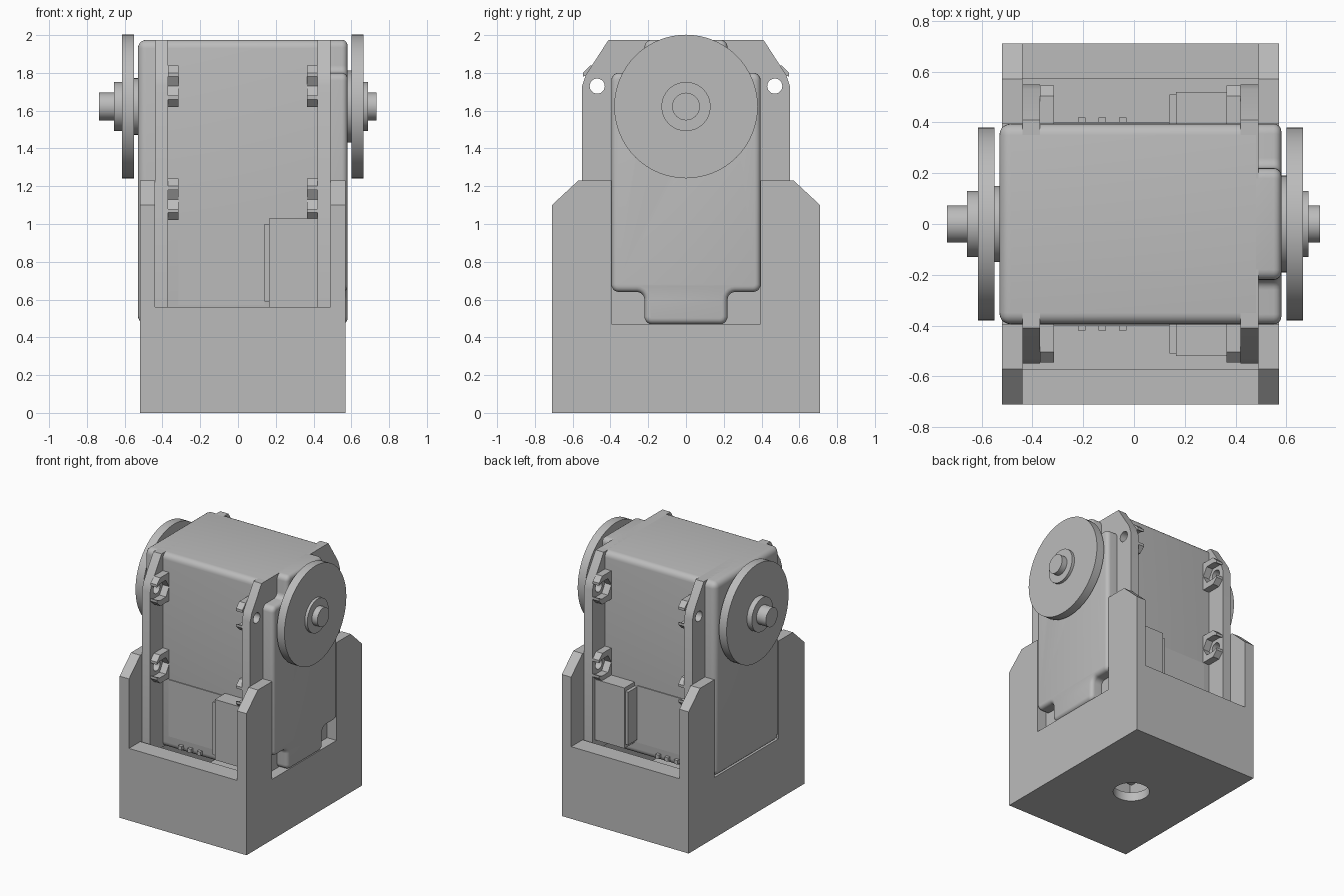
import bpy, bmesh, math
from mathutils import Vector

cube = bpy.data.objects.get("Cube")
if cube:
    bpy.data.objects.remove(cube, do_unlink=True)

grey = bpy.data.materials.new("plain grey")
GREY = (0.5, 0.5, 0.5, 1)
grey.diffuse_color = GREY
grey.use_nodes = True
grey.node_tree.nodes["Principled BSDF"].inputs["Base Color"].default_value = GREY


def finish(bm, name):
    bmesh.ops.recalc_face_normals(bm, faces=bm.faces[:])
    mesh = bpy.data.meshes.new(name)
    bm.to_mesh(mesh)
    bm.free()
    mesh.materials.append(grey)
    ob = bpy.data.objects.new(name, mesh)
    bpy.context.scene.collection.objects.link(ob)
    return ob


def activate(ob):
    bpy.ops.object.select_all(action='DESELECT')
    ob.select_set(True)
    bpy.context.view_layer.objects.active = ob


def smooth(ob):
    activate(ob)
    bpy.ops.object.shade_smooth_by_angle(angle=math.radians(35))


def prism(points, x0, x1):
    """Extrude a (y, z) outline along x."""
    bm = bmesh.new()
    face = bm.faces.new([bm.verts.new((x0, y, z)) for y, z in points])
    new = bmesh.ops.extrude_face_region(bm, geom=[face])["geom"]
    verts = [g for g in new if isinstance(g, bmesh.types.BMVert)]
    bmesh.ops.translate(bm, verts=verts, vec=(x1 - x0, 0, 0))
    return bm


def box(name, x, y, z):
    a, b = y
    return finish(prism([(a, z[0]), (b, z[0]), (b, z[1]), (a, z[1])], *x), name)


def ring(cy, cz, r, n):
    return [(cy + r * math.cos(math.tau * i / n), cz + r * math.sin(math.tau * i / n))
            for i in range(n)]


def lathe(name, steps, cz):
    """Stepped discs about the x axis; each step is x0, x1, radius."""
    bm = bmesh.new()
    rings = []
    for x0, x1, r in steps:
        for x in (x0, x1):
            rings.append([bm.verts.new((x, y, z)) for y, z in ring(0, cz, r, 64)])
    for a, b in zip(rings, rings[1:]):
        for i in range(64):
            j = (i + 1) % 64
            bm.faces.new((a[i], a[j], b[j], b[i]))
    bm.faces.new(rings[0])
    bm.faces.new(rings[-1])
    ob = finish(bm, name)
    smooth(ob)
    return ob


def cut(ob, *cutters):
    for c in cutters:
        c.hide_render = True
        activate(ob)
        mod = ob.modifiers.new("cut", 'BOOLEAN')
        mod.operation, mod.solver, mod.object = 'DIFFERENCE', 'EXACT', c
        bpy.ops.object.modifier_apply(modifier=mod.name)
        bpy.data.objects.remove(c, do_unlink=True)


def mirrored(half):
    return half + [(-y, z) for y, z in reversed(half)]


# Open bracket with four chamfered corner posts
bracket = finish(prism(mirrored([(0.71, 0), (0.71, 1.1), (0.57, 1.23)]), -0.52, 0.57), "bracket")
inner_x = (-0.44, 0.49)
bm = bmesh.new()
bmesh.ops.create_cone(bm, cap_ends=True, segments=48, radius1=0.13, radius2=0.13, depth=0.4)
bmesh.ops.translate(bm, verts=bm.verts[:], vec=(0.025, 0, 0))
cut(bracket,
    box("cavity_cutter", inner_x, (-0.57, 0.57), (0.07, 2)),
    box("front_cutter", inner_x, (-1, 1), (0.56, 2)),
    box("side_cutter", (-1, 1), (-0.395, 0.395), (0.47, 2)),
    finish(bm, "hole_cutter"))
smooth(bracket)

# Motor body, rounded except where it meets the side cap
bm = prism(mirrored([(0.395, 0.47), (0.395, 1.975)]), -0.53, 0.48)
edges = [e for e in bm.edges if min(v.co.x for v in e.verts) < 0]
bmesh.ops.bevel(bm, geom=edges, offset=0.045, segments=5, profile=0.5, affect='EDGES')
smooth(finish(bm, "motor_body"))

# Side cap with narrow tongues at top and bottom
bm = prism(mirrored([(0.22, 0.47), (0.22, 0.64), (0.395, 0.64),
                     (0.395, 1.8), (0.22, 1.8), (0.22, 1.975)]), 0.46, 0.58)
edges = [e for e in bm.edges if abs(e.verts[0].co.x - e.verts[1].co.x) > 0.1]
bmesh.ops.bevel(bm, geom=edges, offset=0.04, segments=5, profile=0.5, affect='EDGES')
edges = [e for e in bm.edges if all(v.co.x > 0.579 for v in e.verts)]
bmesh.ops.bevel(bm, geom=edges, offset=0.03, segments=4, profile=0.5, affect='EDGES')
smooth(finish(bm, "side_cap"))

# Mounting flanges with screw holes and hexagonal nut holders
HOLES = (1.13, 1.73)
for side, x0, x1, tip in (("right", -0.44, -0.37, -0.315), ("left", 0.42, 0.49, 0.365)):
    flange = finish(prism(mirrored([(0.55, 0.47), (0.55, 1.73), (0.53, 1.79), (0.41, 1.975)]),
                          x0, x1), side + "_flange")
    cut(flange, *[finish(prism(ring(s * 0.47, z, 0.04, 24), x0 - 0.1, x1 + 0.1), "screw_cutter")
                  for s in (-1, 1) for z in HOLES])
    smooth(flange)
    root = x1 if side == "right" else x0
    for s, end in ((-1, "front"), (1, "back")):
        for z, level in zip(HOLES, ("lower", "upper")):
            half = 0.11
            outline = [(0.38, -half), (0.505, -half), (0.545, -0.07), (0.545, -0.05), (0.51, -0.065),
                       (0.435, -0.065), (0.395, 0), (0.435, 0.065), (0.51, 0.065),
                       (0.545, 0.05), (0.545, 0.07), (0.505, half), (0.38, half)]
            finish(prism([(s * y, z + h) for y, h in outline], min(root, tip), max(root, tip)),
                   f"{side}_{end}_{level}_nut_holder")

# Lower covers, cable housings and connector pins on both faces
for s, end in ((-1, "front"), (1, "back")):
    def depth(a, b):
        return tuple(sorted((s * a, s * b)))
    box(end + "_cover", (-0.315, 0.14), depth(0.38, 0.402), (0.57, 1.01))
    box(end + "_cable_housing", (0.165, 0.42), depth(0.38, 0.52), (0.56, 1.03))
    box(end + "_housing_lip", (0.14, 0.17), depth(0.38, 0.51), (0.59, 1.0))
    for i in range(3):
        x = -0.22 + i * 0.08
        box(f"{end}_pin_{i + 1}", (x, x + 0.03), depth(0.3, 0.42), (0.5, 0.53))

# Round horns with hubs and axle ends
AXLE = 1.622
lathe("left_horn", [(0.56, 0.6, 0.19), (0.6, 0.665, 0.38),
                    (0.665, 0.687, 0.13), (0.687, 0.733, 0.073)], AXLE)
lathe("right_horn", [(-0.51, -0.55, 0.15), (-0.55, -0.615, 0.38),
                     (-0.615, -0.657, 0.13), (-0.657, -0.737, 0.073)], AXLE)
